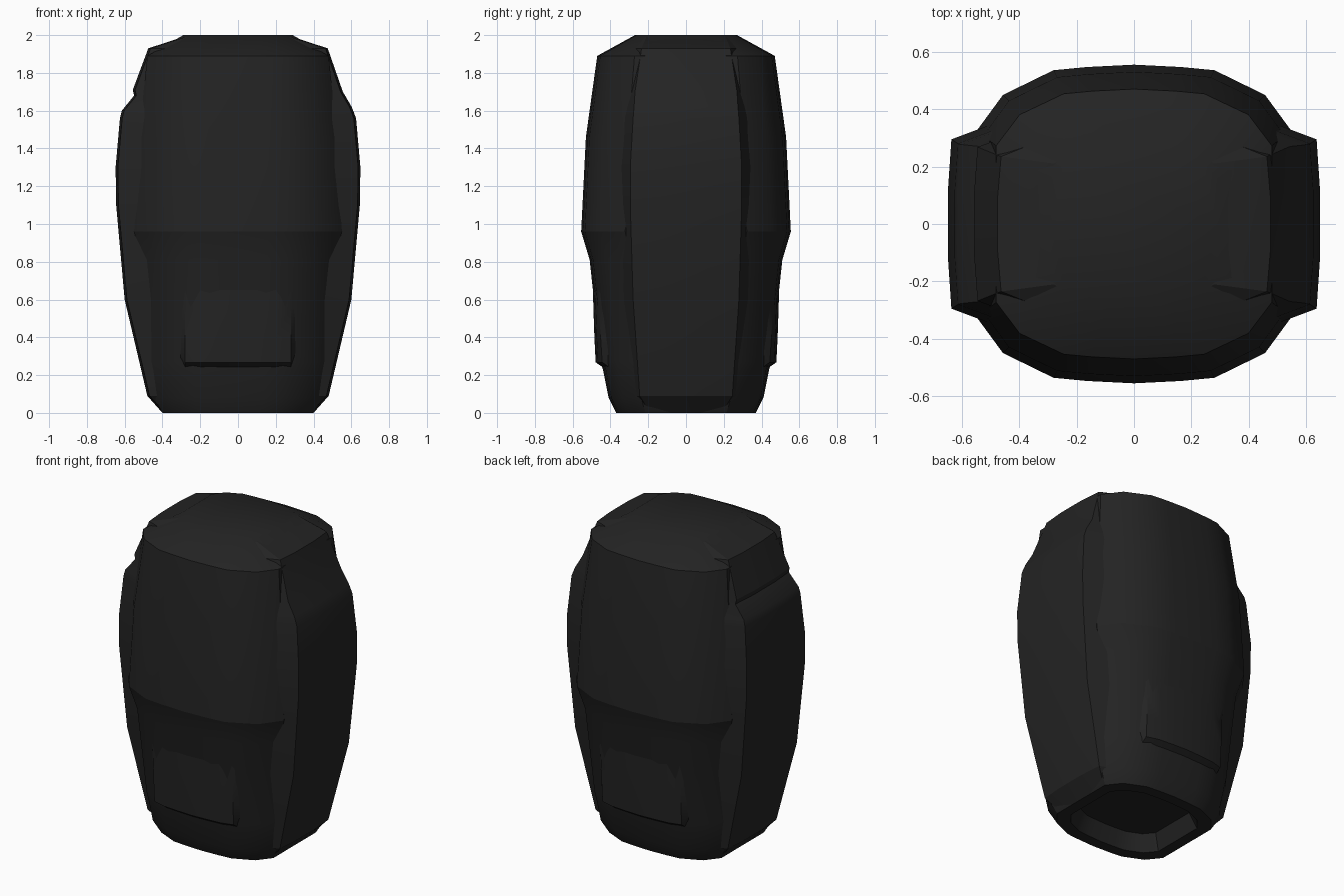
import bpy, bmesh, math

cube = bpy.data.objects.get("Cube")
if cube:
    bpy.data.objects.remove(cube)

charcoal = bpy.data.materials.new("charcoal black")
charcoal.use_nodes = True
COLOUR = (0.017, 0.017, 0.017, 1)
charcoal.diffuse_color = COLOUR
shader = next(n for n in charcoal.node_tree.nodes if n.type == 'BSDF_PRINCIPLED')
shader.inputs["Base Color"].default_value = COLOUR
shader.inputs["Roughness"].default_value = 0.7

# One quarter of the rounded plan outline, from side to front centre
QUARTER = [(1, 0), (1, .58), (.83, .81), (.51, .965), (.3, .985), (0, 1)]
PLAN = (QUARTER
        + [(-x, y) for x, y in QUARTER[-2::-1]]
        + [(-x, -y) for x, y in QUARTER[1:]]
        + [(x, -y) for x, y in QUARTER[-2:0:-1]])

# Height, half width and half depth of the shell
SHELL = [(0, .40, .37), (.08, .445, .41), (.23, .465, .44), (.27, .47, .452),
         (.81, .51, .51), (.96, .55, .555), (1.46, .525, .53), (1.89, .48, .47),
         (2, .29, .27)]


def finish(name, bm, angle, sharp_heights=()):
    bmesh.ops.recalc_face_normals(bm, faces=bm.faces[:])
    for e in bm.edges:
        if any(all(abs(v.co.z - h) < 1e-4 for v in e.verts) for h in sharp_heights):
            e.smooth = False
    mesh = bpy.data.meshes.new(name)
    bm.to_mesh(mesh)
    bm.free()
    mesh.materials.append(charcoal)
    obj = bpy.data.objects.new(name, mesh)
    bpy.context.collection.objects.link(obj)
    bpy.ops.object.select_all(action='DESELECT')
    obj.select_set(True)
    bpy.context.view_layer.objects.active = obj
    bpy.ops.object.shade_smooth_by_angle(angle=math.radians(angle), keep_sharp_edges=True)
    return obj


def loft(rows, closed=True, caps=True):
    """Skin a list of equally long point rows."""
    bm = bmesh.new()
    rings = [[bm.verts.new(p) for p in row] for row in rows]
    n = len(rings[0])
    for a, b in zip(rings, rings[1:]):
        for i in range(n if closed else n - 1):
            j = (i + 1) % n
            bm.faces.new((a[i], a[j], b[j], b[i]))
    if caps:
        bm.faces.new(rings[0])
        bm.faces.new(rings[-1])
    return bm


def lerp(table, t):
    """Read a value tuple from a table sorted by its first column."""
    for a, b in zip(table, table[1:]):
        if t <= b[0]:
            f = (t - a[0]) / (b[0] - a[0])
            return [p + (q - p) * f for p, q in zip(a, b)]
    return table[-1]


# Main shell, starting inside the recess under the base
RECESS = [(.1, .29, .26), (0, .33, .30)]
body = loft([[(x * w, y * d, z) for x, y in PLAN] for z, w, d in RECESS + SHELL])
finish("body_shell", body, 32, sharp_heights=(0, .96, 1.89))

# Raised side bands: height, outer x, half width, inner x
LOWER = [(0, .40, .19, .36), (.09, .48, .245, .40), (.6, .60, .28, .44),
         (1.1, .645, .295, .45), (1.3, .648, .295, .45)]
UPPER = [(1.93, .475, .235, .38), (1.99, .29, .21, .27)]
PLAIN = [(1.56, .625, .28, .44), (1.62, .602, .275, .43), (1.7, .555, .27, .40)]
NOTCHED = [(1.56, .625, .28, .44), (1.6, .615, .277, .43), (1.68, .55, .27, .40),
           (1.71, .557, .268, .40)]


def side_band(name, side, middle):
    rows = []
    for z, x, h, base in LOWER + middle + UPPER:
        flare = h + (x - base) * .35
        outline = [(base, -flare), (x - .012, -h), (x, -h * .4),
                   (x, h * .4), (x - .012, h), (base, flare)]
        rows.append([(side * px, py, z) for px, py in outline])
    finish(name, loft(rows), 25)


side_band("left_side_band", 1, PLAIN)
side_band("right_side_band", -1, NOTCHED)

# Shallow pouches low on the front and back, fading upward into the shell
COLUMNS = [-.315, -.28, -.2, -.1, 0, .1, .2, .28, .315]
POUCH = [(.235, -.01), (.268, .027), (.4, .019), (.55, .008), (.75, -.008)]


def pouch(name, facing):
    by_x = sorted(QUARTER[1:])
    rows = []
    for z, bulge in POUCH:
        row = []
        for x in COLUMNS:
            edge = abs(x) > .3
            height = z + (.07 if edge and z < .3 else 0)
            _, w, d = lerp(SHELL, height)
            y = d * lerp(by_x, abs(x) / w)[1] + (-.012 if edge else bulge)
            row.append((x, facing * y, height))
        rows.append(row)
    bm = loft(rows, closed=False, caps=False)
    obj = finish(name, bm, 35)
    # An open skin: make sure it faces outward
    if sum(p.normal.y * facing for p in obj.data.polygons) < 0:
        obj.data.flip_normals()


pouch("front_pouch", -1)
pouch("back_pouch", 1)
